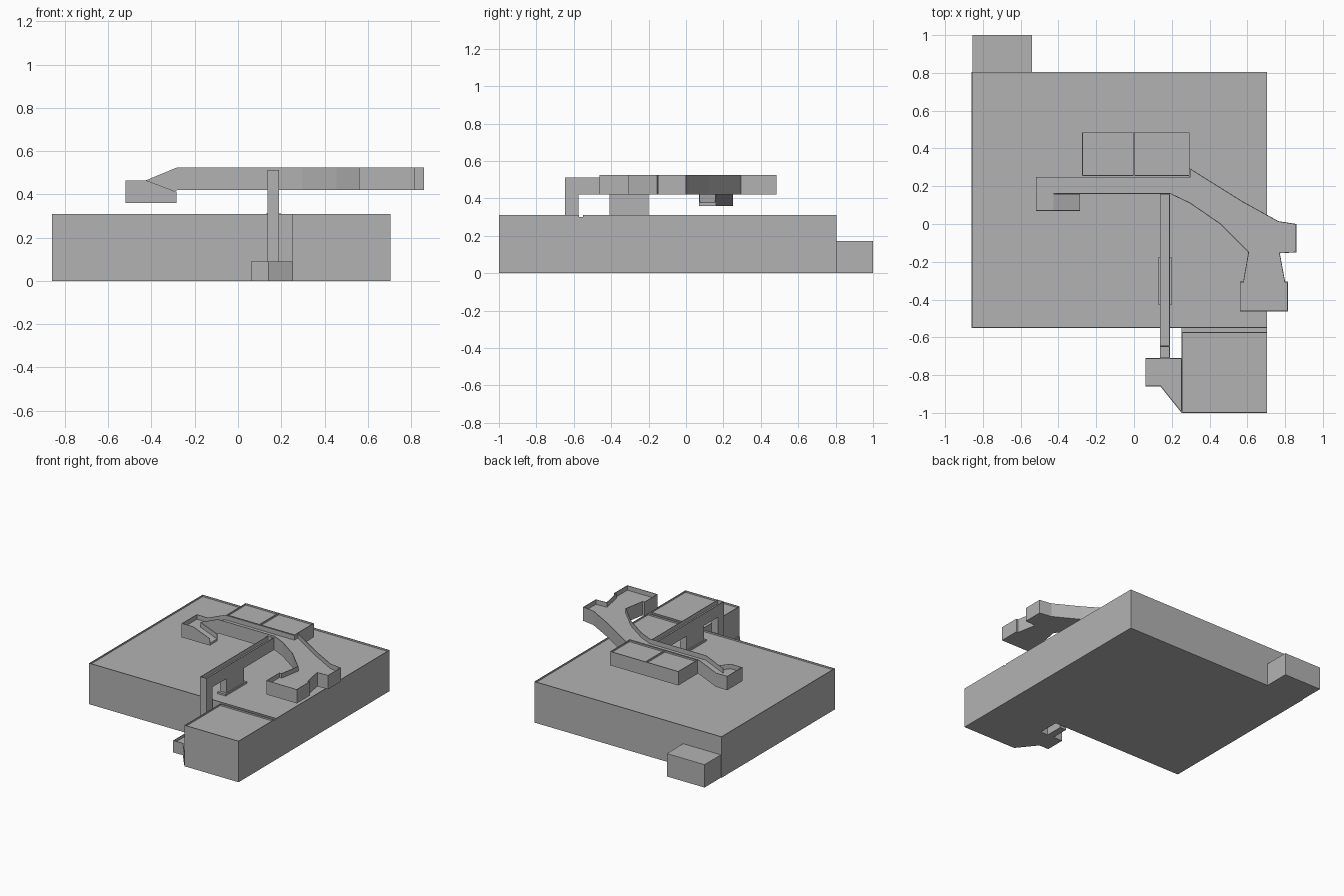
import bpy
import bmesh
from mathutils import Vector

if "Cube" in bpy.data.objects:
    bpy.data.objects.remove(bpy.data.objects["Cube"])

grey = bpy.data.materials.new("plain grey")
grey.diffuse_color = (0.45, 0.45, 0.45, 1)
grey.use_nodes = True
grey.node_tree.nodes["Principled BSDF"].inputs["Base Color"].default_value = grey.diffuse_color
RIM = 0.004


def finish(name, bm):
    bmesh.ops.remove_doubles(bm, verts=bm.verts, dist=1e-5)
    bmesh.ops.recalc_face_normals(bm, faces=bm.faces)
    me = bpy.data.meshes.new(name)
    bm.to_mesh(me)
    bm.free()
    me.materials.append(grey)
    ob = bpy.data.objects.new(name, me)
    bpy.context.collection.objects.link(ob)
    return ob


def inset(pts, opened):
    """Outline moved inward by the rim width, except along open edges (counterclockwise)."""
    n = len(pts)
    normals = []
    for i in range(n):
        d = (pts[(i + 1) % n] - pts[i]).normalized()
        normals.append(Vector((-d.y, d.x)))
    result = []
    for i in range(n):
        a, b = normals[i - 1], normals[i]
        oa = 0 if (i - 1) % n in opened else RIM
        ob = 0 if i in opened else RIM
        det = a.x * b.y - a.y * b.x
        if abs(det) < 0.02:
            move = b * max(oa, ob)
        else:
            move = Vector(((oa * b.y - ob * a.y) / det, (a.x * ob - b.x * oa) / det))
        result.append(pts[i] + move)
    return result


def tray(name, outline, bottom, top, depth, opened=()):
    """Prism with a sunken top and a thin rim; bottom and top may be functions of x, y."""
    lo = bottom if callable(bottom) else lambda x, y: bottom
    hi = top if callable(top) else lambda x, y: top
    pts = [Vector(p) for p in outline]
    inn = inset(pts, opened)
    n = len(pts)
    bm = bmesh.new()

    def ring(points, height, drop=0):
        return [bm.verts.new((p.x, p.y, height(p.x, p.y) - drop)) for p in points]

    base, edge = ring(pts, lo), ring(pts, hi)
    lip, floor = ring(inn, hi), ring(inn, hi, depth)
    outer_floor = ring(pts, hi, depth)
    bm.faces.new(base)
    bm.faces.new(floor)
    for i in range(n):
        j = (i + 1) % n
        if i in opened:
            bm.faces.new((base[i], base[j], outer_floor[j], outer_floor[i]))
        else:
            bm.faces.new((base[i], base[j], edge[j], edge[i]))
            bm.faces.new((edge[i], edge[j], lip[j], lip[i]))
            bm.faces.new((lip[i], lip[j], floor[j], floor[i]))
        # Rim end where a walled edge meets an open one
        if (i in opened) != ((i - 1) % n in opened):
            bm.faces.new((edge[i], lip[i], floor[i], outer_floor[i]))
    bmesh.ops.delete(bm, geom=[v for v in bm.verts if not v.link_faces], context='VERTS')
    return finish(name, bm)


def rect(x0, x1, y0, y1):
    return [(x0, y0), (x1, y0), (x1, y1), (x0, y1)]


def box(name, x0, x1, y0, y1, z0, z1):
    bm = bmesh.new()
    bmesh.ops.create_cube(bm, size=1)
    for v in bm.verts:
        v.co = ((x0 + x1) / 2 + v.co.x * (x1 - x0), (y0 + y1) / 2 + v.co.y * (y1 - y0),
                (z0 + z1) / 2 + v.co.z * (z1 - z0))
    return finish(name, bm)


def slope(x0, z0, x1, z1):
    return lambda x, y: z0 + (z1 - z0) * (x - x0) / (x1 - x0)


# Ground-level buildings
tray("main_block", rect(-0.86, 0.705, -0.55, 0.805), 0, 0.31, 0.012)
tray("front_block", rect(0.252, 0.705, -1, -0.573), 0, 0.31, 0.012)
box("front_block_joint", 0.252, 0.705, -0.573, -0.55, 0, 0.30)
box("rear_annex", -0.855, -0.54, 0.805, 1, 0, 0.173)

# Low entrance platform beside the front block
tray("entrance_platform", [(0.06, -0.86), (0.14, -0.86), (0.252, -1), (0.252, -0.71), (0.06, -0.71)],
     0, 0.09, 0.02)
tray("entrance_passage", rect(0.137, 0.19, -0.71, -0.648), 0, 0.09, 0.02)

# Raised walkway with its wide right end
tray("raised_walkway", [
    (-0.28, 0.16), (0.19, 0.16), (0.295, 0.11), (0.455, 0.0), (0.605, -0.15), (0.578, -0.305),
    (0.56, -0.305), (0.56, -0.462), (0.815, -0.462), (0.815, -0.305), (0.80, -0.305),
    (0.772, -0.155), (0.86, -0.15), (0.86, 0.0), (0.765, 0.015), (0.575, 0.12),
    (0.295, 0.295), (0.295, 0.25), (-0.28, 0.25)], 0.42, 0.525, 0.035, opened=(18,))

# Two rooms behind the walkway
for side, x0, x1 in (("left", -0.275, 0.0), ("right", 0.0, 0.295)):
    tray(side + "_raised_room", rect(x0, x1, 0.255, 0.485), 0.42, 0.525, 0.012)

# Stair that turns back on itself at the left end
tray("upper_ramp", rect(-0.425, -0.28, 0.16, 0.25), slope(-0.425, 0.36, -0.28, 0.42),
     slope(-0.425, 0.465, -0.28, 0.525), 0.035, opened=(1, 3))
tray("stair_landing", [(-0.52, 0.07), (-0.425, 0.07), (-0.425, 0.16), (-0.425, 0.25), (-0.52, 0.25)],
     0.36, 0.465, 0.035, opened=(1, 2))
tray("lower_ramp", rect(-0.425, -0.285, 0.07, 0.16), 0.36,
     slope(-0.425, 0.465, -0.285, 0.412), 0.035, opened=(1, 3))

# Narrow bridge from the walkway to the front, with its supports
tray("narrow_bridge", rect(0.137, 0.19, -0.648, 0.16), 0.42, 0.512, 0.03)
box("front_bridge_leg", 0.137, 0.19, -0.648, -0.575, 0, 0.42)
box("rear_bridge_leg", 0.137, 0.19, -0.41, -0.2, 0.29, 0.42)
box("bridge_leg_foot", 0.13, 0.198, -0.43, -0.175, 0.295, 0.312)
